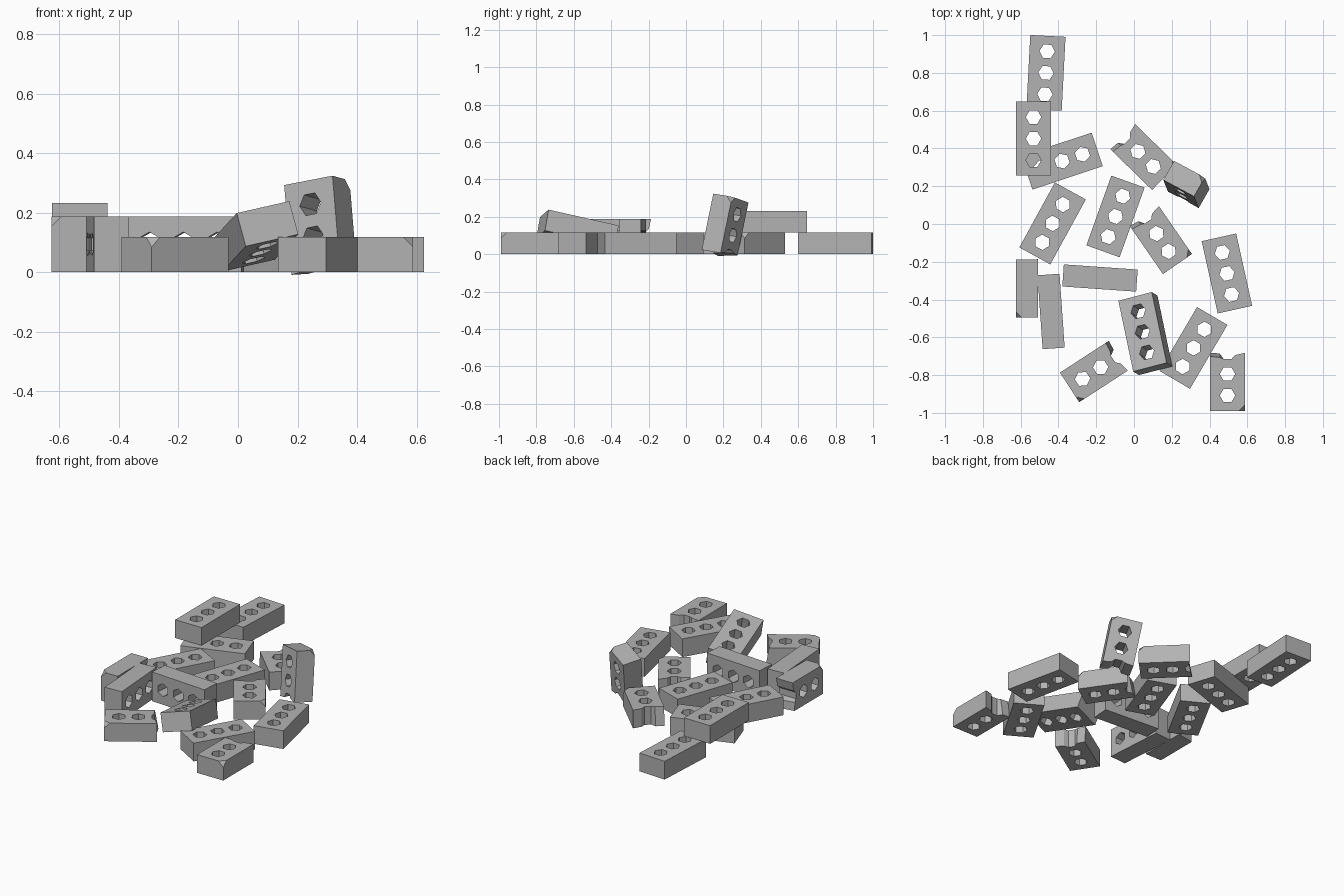
import bpy, bmesh, math
from mathutils import Matrix, Vector

if "Cube" in bpy.data.objects:
    bpy.data.objects.remove(bpy.data.objects["Cube"])

L, W, H = 0.392, 0.187, 0.117      # brick length, width, height
PITCH, R = 0.114, 0.041            # hole spacing and radius

grey = bpy.data.materials.new("brick_grey")
grey.diffuse_color = (0.45, 0.45, 0.45, 1)
grey.use_nodes = True
grey.node_tree.nodes["Principled BSDF"].inputs["Base Color"].default_value = grey.diffuse_color


def hexagon(cx):
    return [(cx + R * math.sin(math.radians(60 * i)),
             R * math.cos(math.radians(60 * i))) for i in range(6)]


def prism(loops):
    """Fill an outline with holes and extrude it to brick height."""
    bm = bmesh.new()
    for loop in loops:
        vs = [bm.verts.new((x, y, -H / 2)) for x, y in loop]
        for a, b in zip(vs, vs[1:] + vs[:1]):
            bm.edges.new((a, b))
    bmesh.ops.triangle_fill(bm, use_beauty=True, edges=bm.edges[:])
    ext = bmesh.ops.extrude_face_region(bm, geom=bm.faces[:], use_keep_orig=True)
    top = [g for g in ext["geom"] if isinstance(g, bmesh.types.BMVert)]
    bmesh.ops.translate(bm, verts=top, vec=(0, 0, H))
    bmesh.ops.recalc_face_normals(bm, faces=bm.faces[:])
    return bm


def finish(bm, name):
    bmesh.ops.recalc_face_normals(bm, faces=bm.faces[:])
    me = bpy.data.meshes.new(name)
    bm.to_mesh(me)
    bm.free()
    me.materials.append(grey)
    return me


# Whole brick: three hexagonal holes, origin at its centre
outline = [(-L / 2, -W / 2), (L / 2, -W / 2), (L / 2, W / 2), (-L / 2, W / 2)]
whole = finish(prism([outline] + [hexagon(c) for c in (-PITCH, 0, PITCH)]), "whole_brick")

# Broken brick: snapped across the third hole, origin at the intact end
first = L / 2 - PITCH
third = L / 2 + PITCH
notch = third - R * math.sin(math.radians(60))
outline = [(0, -W / 2), (0.308, -W / 2), (0.296, -R), (notch, -R / 2),
           (notch, R / 2), (0.29, R), (0.295, W / 2), (0, W / 2)]
bm = prism([outline, hexagon(first), hexagon(L / 2)])
for v in bm.verts:                 # sloping fracture on one side
    if v.co.x > 0.28 and v.co.y > 0.03:
        v.co.x += 0.014 if v.co.z < 0 else -0.006
# chipped corner at the intact end
cut = bmesh.ops.bisect_plane(
    bm, geom=bm.verts[:] + bm.edges[:] + bm.faces[:],
    plane_co=(0.033, -W / 2, H / 2), plane_no=(-1, -1, 1), clear_outer=True)
edges = [g for g in cut["geom_cut"] if isinstance(g, bmesh.types.BMEdge)]
bmesh.ops.holes_fill(bm, edges=edges)
broken = finish(bm, "broken_brick")


def place(mesh, name, loc, rot):
    ob = bpy.data.objects.new(name, mesh)
    bpy.context.collection.objects.link(ob)
    ob.matrix_world = Matrix.Translation(loc) @ rot.to_4x4()


def turn(deg, roll=0):
    return (Matrix.Rotation(math.radians(deg), 3, 'Z')
            @ Matrix.Rotation(math.radians(roll), 3, 'X'))


def frame(along, across):
    x = Vector(along).normalized()
    y = Vector(across)
    y = (y - x * y.dot(x)).normalized()
    return Matrix((x, y, x.cross(y))).transposed()


# Whole bricks lying flat: x, y, angle, level
flat = [(-0.466, 0.80, 87, 0), (-0.532, 0.452, 90, 1), (-0.381, 0.333, 18.4, 0),
        (-0.431, 0.003, 61.3, 0), (-0.098, 0.04, 70.3, 0),
        (0.492, -0.262, 102.5, 0), (0.315, -0.656, 59.6, 0)]
for i, (x, y, a, lv) in enumerate(flat):
    place(whole, f"flat_brick_{i + 1}", (x, y, H / 2 + lv * 0.115), turn(a))

# Whole bricks standing on their long edge
for i, (x, y, a) in enumerate([(-0.439, -0.463, 94), (-0.18, -0.286, -4)]):
    place(whole, f"edge_brick_{i + 1}", (x, y, W / 2), turn(a, 90))

# Whole brick propped on another
place(whole, "propped_brick", (0.06, -0.58, 0.12),
      frame((-0.2, 0.955, -0.217), (-0.172, -0.04, -0.04)))

# Broken bricks lying flat
half = [(-0.341, -0.865, 33), (0.495, -0.99, 90),
        (0.161, 0.247, 135.7), (0.23, -0.212, 124.6)]
for i, (x, y, a) in enumerate(half):
    place(broken, f"broken_brick_{i + 1}", (x, y, H / 2), turn(a))

# Broken brick on its edge, and one leaning upright
place(broken, "broken_edge_brick", (-0.5675, -0.495, W / 2), turn(90, -90))
place(broken, "broken_leaning_brick", (0.265, 0.24, 0.3),
      frame((0.08, -0.2, -0.97), (-0.88, 0.47, -0.19)))
